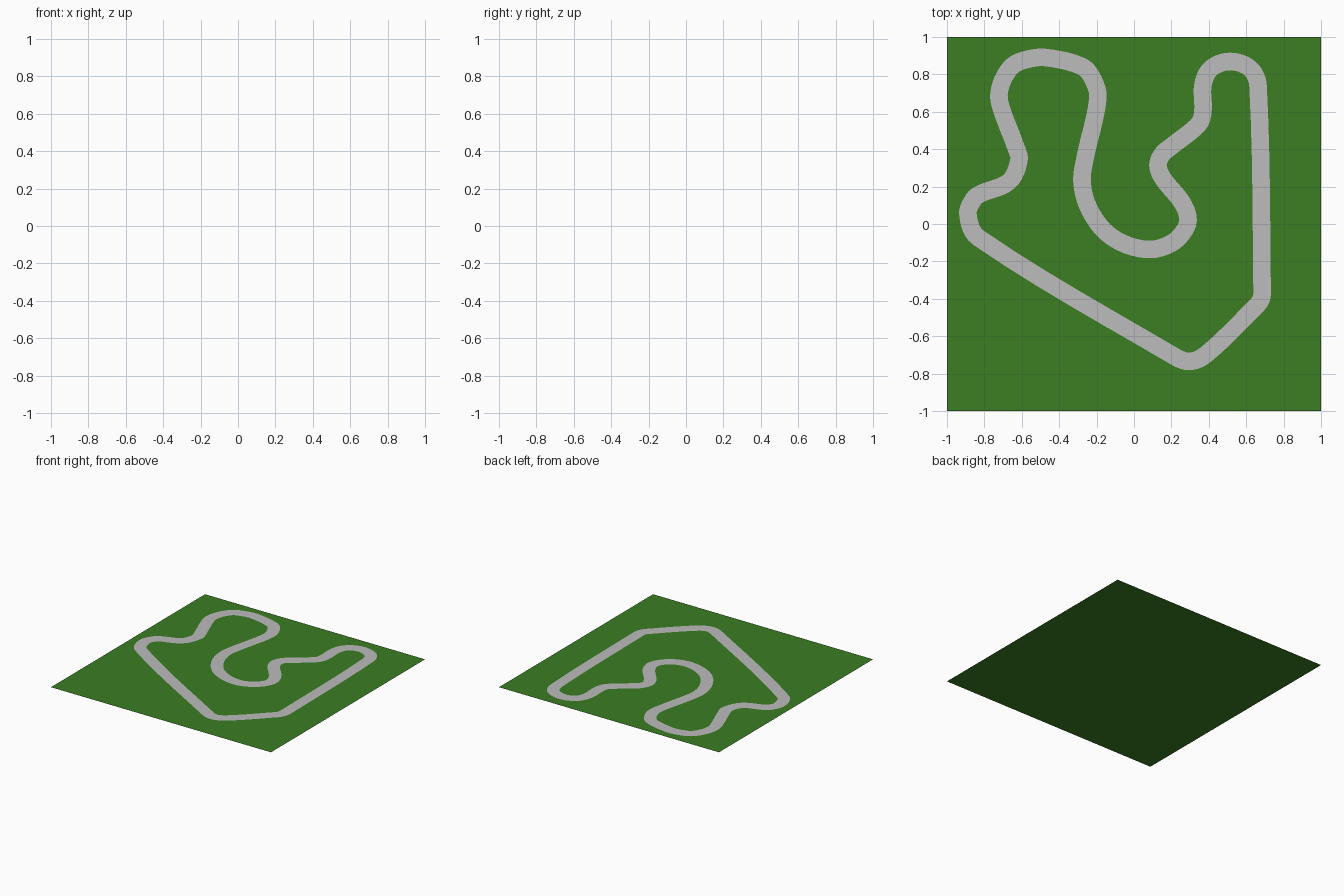
import bpy
import bmesh
from mathutils import Vector

cube = bpy.data.objects.get("Cube")
if cube:
    bpy.data.objects.remove(cube, do_unlink=True)


def material(name, rgb):
    mat = bpy.data.materials.new(name)
    mat.use_nodes = True
    mat.diffuse_color = (*rgb, 1)
    mat.node_tree.nodes["Principled BSDF"].inputs["Base Color"].default_value = (*rgb, 1)
    return mat


def add_object(name, bm, mat):
    mesh = bpy.data.meshes.new(name)
    bm.to_mesh(mesh)
    bm.free()
    mesh.materials.append(mat)
    obj = bpy.data.objects.new(name, mesh)
    bpy.context.collection.objects.link(obj)
    return obj


GRASS = material("grass green", (0.044, 0.209, 0.017))
ASPHALT = material("light grey", (0.503, 0.503, 0.503))
WIDTH = 0.094     # road width
ROAD_Z = 0.002    # road height above the grass
STEPS = 6         # subdivisions per path segment

# Road centre line, a closed loop running clockwise
PATH = [Vector(p) for p in (
    (0.663, 0.74), (0.685, -0.365), (0.678, -0.405), (0.652, -0.44),      # right straight
    (0.388, -0.695), (0.295, -0.735), (0.203, -0.70),                     # bottom corner
    (-0.834, -0.072), (-0.888, 0.053), (-0.856, 0.135), (-0.818, 0.163),  # left corner
    (-0.668, 0.227), (-0.615, 0.342), (-0.631, 0.409),
    (-0.706, 0.607), (-0.722, 0.687), (-0.70, 0.773), (-0.647, 0.848),    # top left loop
    (-0.572, 0.880), (-0.471, 0.890), (-0.278, 0.842), (-0.219, 0.773), (-0.193, 0.671),
    (-0.262, 0.350), (-0.278, 0.227), (-0.246, 0.094), (-0.160, -0.035),  # centre loop
    (-0.043, -0.110), (0.091, -0.136), (0.198, -0.104), (0.262, -0.045),
    (0.289, 0.024), (0.257, 0.115),
    (0.155, 0.243), (0.128, 0.313), (0.150, 0.372), (0.198, 0.414),       # hook
    (0.316, 0.505), (0.356, 0.550), (0.369, 0.612),
    (0.369, 0.746), (0.412, 0.832), (0.513, 0.869), (0.620, 0.832),       # top right loop
)]


def smooth_loop(points):
    """Sample a closed Hermite spline, returning (position, tangent) pairs."""
    n = len(points)
    tangents = [(points[(i + 1) % n] - points[i - 1]).normalized() for i in range(n)]
    samples = []
    for i in range(n):
        a, b = points[i], points[(i + 1) % n]
        length = (b - a).length
        ta, tb = tangents[i] * length, tangents[(i + 1) % n] * length
        for k in range(STEPS):
            t = k / STEPS
            pos = (a * (2*t**3 - 3*t**2 + 1) + ta * (t**3 - 2*t**2 + t)
                   + b * (3*t**2 - 2*t**3) + tb * (t**3 - t**2))
            slope = (a * (6*t*t - 6*t) + ta * (3*t*t - 4*t + 1)
                     + b * (6*t - 6*t*t) + tb * (3*t*t - 2*t))
            samples.append((pos, slope.normalized()))
    return samples


# Flat square of grass
bm = bmesh.new()
bmesh.ops.create_grid(bm, x_segments=1, y_segments=1, size=1)
add_object("grass_field", bm, GRASS)

# Road ribbon, swept along the centre line
bm = bmesh.new()
pairs = []
for pos, tan in smooth_loop(PATH):
    side = Vector((-tan.y, tan.x)) * WIDTH / 2
    pairs.append([bm.verts.new((*(pos + s * side), ROAD_Z)) for s in (1, -1)])
for i, (left, right) in enumerate(pairs):
    prev_left, prev_right = pairs[i - 1]
    bm.faces.new((prev_left, prev_right, right, left))
add_object("road", bm, ASPHALT)
